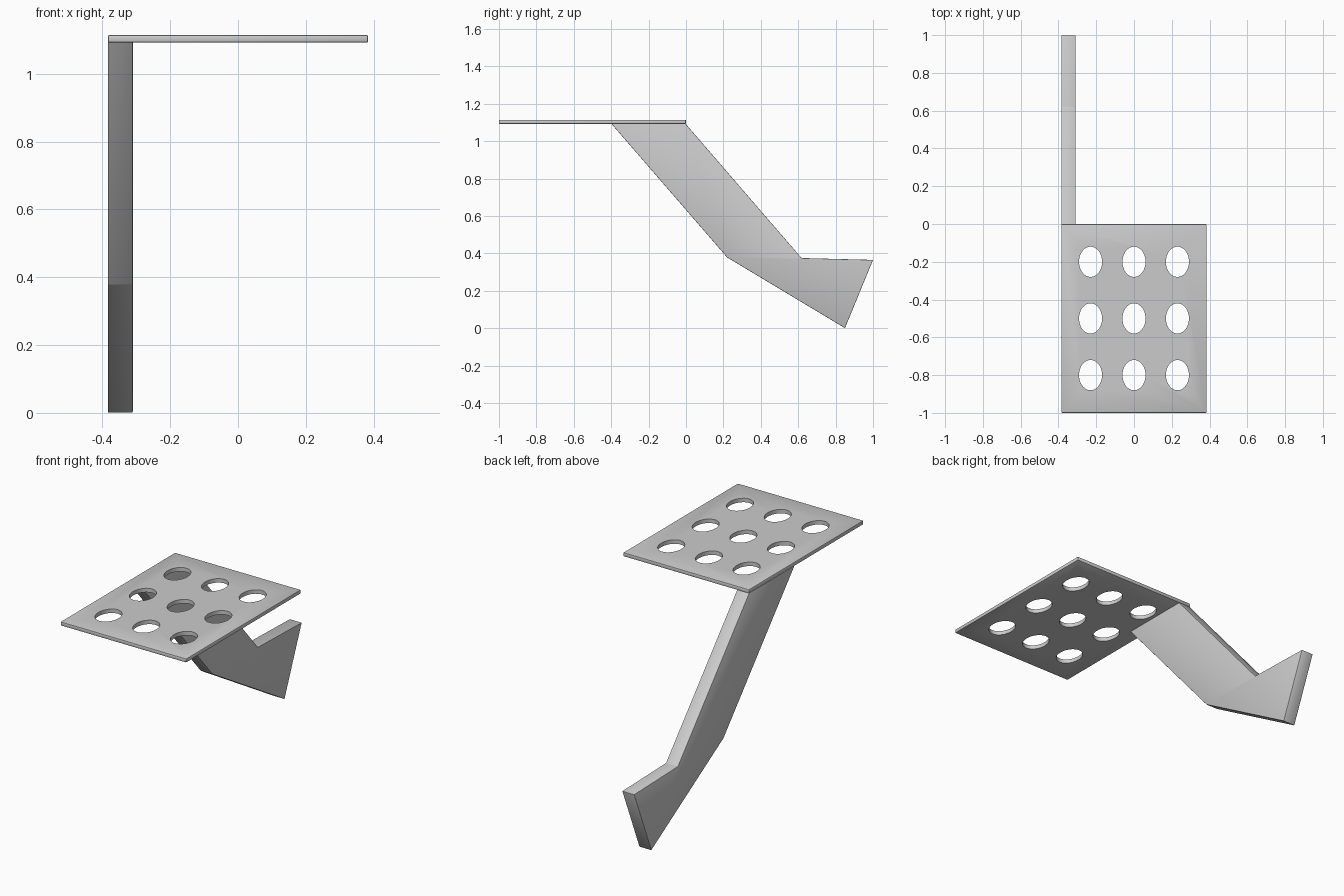
import bpy, bmesh
from mathutils import Matrix, Vector

if "Cube" in bpy.data.objects:
    bpy.data.objects.remove(bpy.data.objects["Cube"])


def prism(name, points, direction, bevel):
    """Extrude a flat outline along a direction and soften its edges slightly."""
    bm = bmesh.new()
    face = bm.faces.new([bm.verts.new(p) for p in points])
    ext = bmesh.ops.extrude_face_region(bm, geom=[face])
    verts = [v for v in ext["geom"] if isinstance(v, bmesh.types.BMVert)]
    bmesh.ops.translate(bm, verts=verts, vec=Vector(direction))
    bmesh.ops.recalc_face_normals(bm, faces=bm.faces)
    bmesh.ops.bevel(bm, geom=bm.edges[:], offset=bevel, segments=2,
                    profile=0.5, affect='EDGES')
    return add_object(name, bm)


def add_object(name, bm):
    mesh = bpy.data.meshes.new(name)
    bm.to_mesh(mesh)
    bm.free()
    obj = bpy.data.objects.new(name, mesh)
    bpy.context.collection.objects.link(obj)
    return obj


def smooth(obj):
    bpy.ops.object.select_all(action='DESELECT')
    obj.select_set(True)
    bpy.context.view_layer.objects.active = obj
    bpy.ops.object.shade_smooth_by_angle()


# Tread plate
W, BOTTOM, TOP = 0.384, 1.092, 1.114
plate = prism("tread_plate",
              [(-W, -1, BOTTOM), (W, -1, BOTTOM), (W, 0, BOTTOM), (-W, 0, BOTTOM)],
              (0, 0, TOP - BOTTOM), 0.005)

# Three by three grid of oval holes
bm = bmesh.new()
for x in (-0.23, 0, 0.23):
    for y in (-0.2, -0.5, -0.8):
        place = Matrix.Translation((x, y, 1.1)) @ Matrix.Diagonal((0.061, 0.08, 1, 1))
        bmesh.ops.create_cone(bm, cap_ends=True, segments=48, radius1=1,
                              radius2=1, depth=0.2, matrix=place)
cutter = add_object("hole_cutter", bm)
cutter.hide_render = True
mod = plate.modifiers.new("holes", 'BOOLEAN')
mod.operation = 'DIFFERENCE'
mod.solver = 'EXACT'
mod.object = cutter
bpy.context.view_layer.objects.active = plate
bpy.ops.object.modifier_apply(modifier=mod.name)
bpy.data.objects.remove(cutter)
smooth(plate)

# Bent side bracket, only on the left
profile = [(-0.4, 1.094), (-0.003, 1.094), (0.618, 0.375),
           (1.0, 0.365), (0.85, 0.0), (0.22, 0.378)]
bracket = prism("side_bracket", [(-W, y, z) for y, z in profile],
                (0.074, 0, 0), 0.003)
smooth(bracket)
